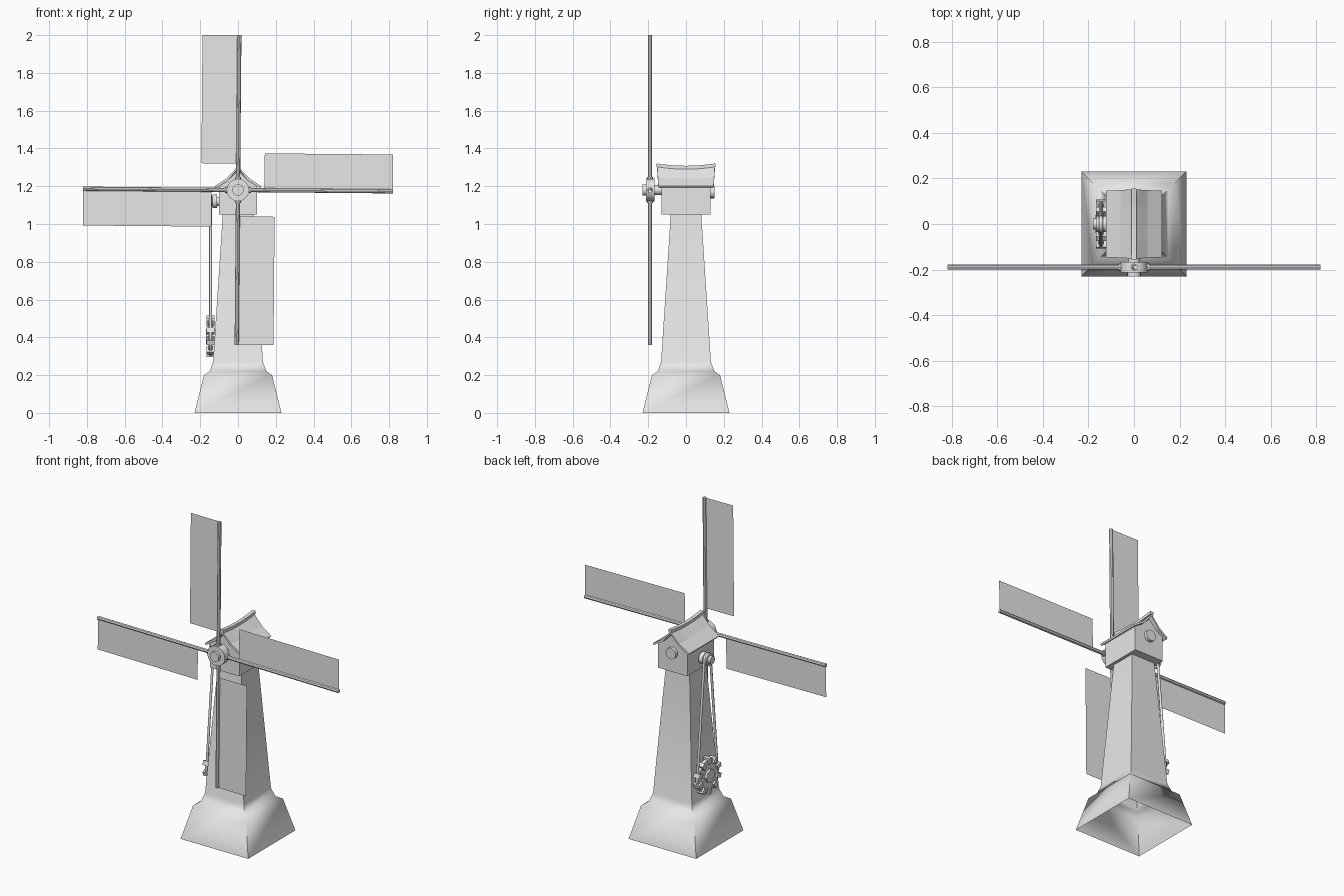
import bpy, bmesh, math
from mathutils import Matrix, Vector

cube = bpy.data.objects.get("Cube")
if cube:
    bpy.data.objects.remove(cube, do_unlink=True)

grey = bpy.data.materials.new("plain grey")
grey.use_nodes = True
grey.diffuse_color = (0.8, 0.8, 0.8, 1)
grey.node_tree.nodes["Principled BSDF"].inputs["Base Color"].default_value = (0.8, 0.8, 0.8, 1)


def add_mesh(name, bm, smooth=None):
    bmesh.ops.recalc_face_normals(bm, faces=bm.faces)
    me = bpy.data.meshes.new(name)
    bm.to_mesh(me)
    bm.free()
    me.materials.append(grey)
    ob = bpy.data.objects.new(name, me)
    bpy.context.collection.objects.link(ob)
    if smooth:
        bpy.ops.object.select_all(action='DESELECT')
        ob.select_set(True)
        bpy.context.view_layer.objects.active = ob
        bpy.ops.object.shade_smooth_by_angle(angle=math.radians(smooth))
    return ob


def cylinder(name, start, end, radius, sides=16):
    a, b = Vector(start), Vector(end)
    turn = (b - a).to_track_quat('Z', 'Y').to_matrix().to_4x4()
    bm = bmesh.new()
    bmesh.ops.create_cone(bm, cap_ends=True, segments=sides, radius1=radius, radius2=radius,
                          depth=(b - a).length, matrix=Matrix.Translation((a + b) / 2) @ turn)
    return add_mesh(name, bm, 40)


def strip(bm, rows, closed=False):
    # Bridge successive rows of points with quads
    rows = [[bm.verts.new(p) for p in row] for row in rows]
    for low, high in zip(rows, rows[1:]):
        n = len(low)
        for i in range(n if closed else n - 1):
            j = (i + 1) % n
            bm.faces.new((low[i], low[j], high[j], high[i]))
    return rows


# Tapered square tower with flared, open foot
profile = [(0.23, 0), (0.18, 0.20), (0.15, 0.22), (0.132, 0.27), (0.08, 1.06)]
corners = [(-1, -1), (1, -1), (1, 1), (-1, 1)]
bm = bmesh.new()
strip(bm, [[(sx * w, sy * w, z) for sx, sy in corners] for w, z in profile], True)
add_mesh("tower", bm, 50)

# Gabled head
gable = [(-0.10, 1.05), (0.10, 1.05), (0.10, 1.20), (0.055, 1.228), (0, 1.283),
         (-0.055, 1.228), (-0.10, 1.20)]
bm = bmesh.new()
rows = strip(bm, [[(x, y, z) for x, z in gable] for y in (-0.13, 0.13)], True)
for row in rows:
    bm.faces.new(row)
add_mesh("head", bm)

# Kicked roof with a sagging ridge
side = [(0.12, 1.195, 0.146), (0.055, 1.238, 0.149), (0, 1.30, 0.153)]
slope = [(-x, z, y) for x, z, y in side] + side[-2::-1]
bm = bmesh.new()
strip(bm, [[(x, t * y, z + 0.01 * (t * t - 1) * (z > 1.29)) for x, z, y in slope]
           for t in (-1, -0.5, 0, 0.5, 1)])
roof = add_mesh("roof", bm)
solid = roof.modifiers.new("thickness", 'SOLIDIFY')
solid.thickness = 0.012
solid.offset = 0

# Ridge bar following the sag
bm = bmesh.new()
rows = strip(bm, [[(x, 0.155 * t, z + 0.012 * t * t) for x, z in
                   ((-0.011, 1.29), (0.011, 1.29), (0.011, 1.308), (-0.011, 1.308))]
                  for t in (-1, -0.5, 0, 0.5, 1)], True)
bm.faces.new(rows[0])
bm.faces.new(rows[-1])
add_mesh("ridge_bar", bm)

# Shaft, hub and rear bearing
HUB = 1.18
ROTOR_Y = -0.19
cylinder("shaft", (0, -0.17, HUB), (0, -0.12, HUB), 0.027)
cylinder("hub", (0, -0.213, HUB), (0, -0.167, HUB), 0.06)
cylinder("hub_cap", (0, -0.23, HUB), (0, -0.21, HUB), 0.03)
cylinder("rear_bearing", (0, 0.12, 1.17), (0, 0.15, 1.17), 0.034)

# Four arms with flat sails
for i, name in enumerate(("top", "right_hand", "bottom", "left_hand")):
    spin = (Matrix.Translation((0, ROTOR_Y, HUB)) @
            Matrix.Rotation(math.radians(90 * i + 0.5), 4, 'Y'))
    cylinder(name + "_arm", spin @ Vector((0, 0, 0.02)), spin @ Vector((0, 0, 0.82)), 0.011, 8)
    cylinder(name + "_arm_socket", spin @ Vector((0, 0, 0.05)), spin @ Vector((0, 0, 0.068)), 0.016, 8)
    bm = bmesh.new()
    bm.faces.new([bm.verts.new(spin @ Vector(p)) for p in
                  ((0, 0, 0.14), (0, 0, 0.82), (-0.195, 0, 0.82), (-0.195, 0, 0.14))])
    add_mesh(name + "_sail", bm)

# Upper pulley on the side of the head
BELT_X = -0.145
UPPER, LOWER = 1.12, 0.405
cylinder("upper_pulley_axle", (-0.18, 0, UPPER), (-0.09, 0, UPPER), 0.024)
cylinder("upper_pulley_inner_flange", (-0.136, 0, UPPER), (-0.11, 0, UPPER), 0.036)
cylinder("upper_pulley_outer_flange", (-0.164, 0, UPPER), (-0.154, 0, UPPER), 0.036)

# Lower drive wheel with lugs around its rim
cylinder("drive_wheel", (-0.155, 0, LOWER), (-0.135, 0, LOWER), 0.10, 20)
cylinder("drive_wheel_boss", (-0.17, 0, LOWER), (-0.11, 0, LOWER), 0.04, 8)
bm = bmesh.new()
for i in range(10):
    place = (Matrix.Translation((BELT_X, 0, LOWER)) @
             Matrix.Rotation(math.tau * i / 10, 4, 'X') @
             Matrix.Translation((0, 0, 0.092)) @ Matrix.Diagonal((0.042, 0.026, 0.036, 1)))
    bmesh.ops.create_cube(bm, size=1, matrix=place)
add_mesh("drive_wheel_lugs", bm)

# Drive belt looped around both wheels
r_up, r_low = 0.03, 0.098
tilt = math.asin((r_low - r_up) / (UPPER - LOWER))


def arc(radius, z, start, end, steps=12):
    angles = [start + (end - start) * k / steps for k in range(steps + 1)]
    return [(radius * math.cos(a), z + radius * math.sin(a)) for a in angles]


loop = (arc(r_up, UPPER, tilt, math.pi - tilt) +
        arc(r_low, LOWER, math.pi - tilt, math.tau + tilt))
curve = bpy.data.curves.new("belt", 'CURVE')
curve.dimensions = '3D'
curve.bevel_depth = 0.008
curve.bevel_resolution = 1
spline = curve.splines.new('POLY')
spline.points.add(len(loop) - 1)
for point, (y, z) in zip(spline.points, loop):
    point.co = (BELT_X, y, z, 1)
spline.use_cyclic_u = True
curve.materials.append(grey)
bpy.context.collection.objects.link(bpy.data.objects.new("belt", curve))
